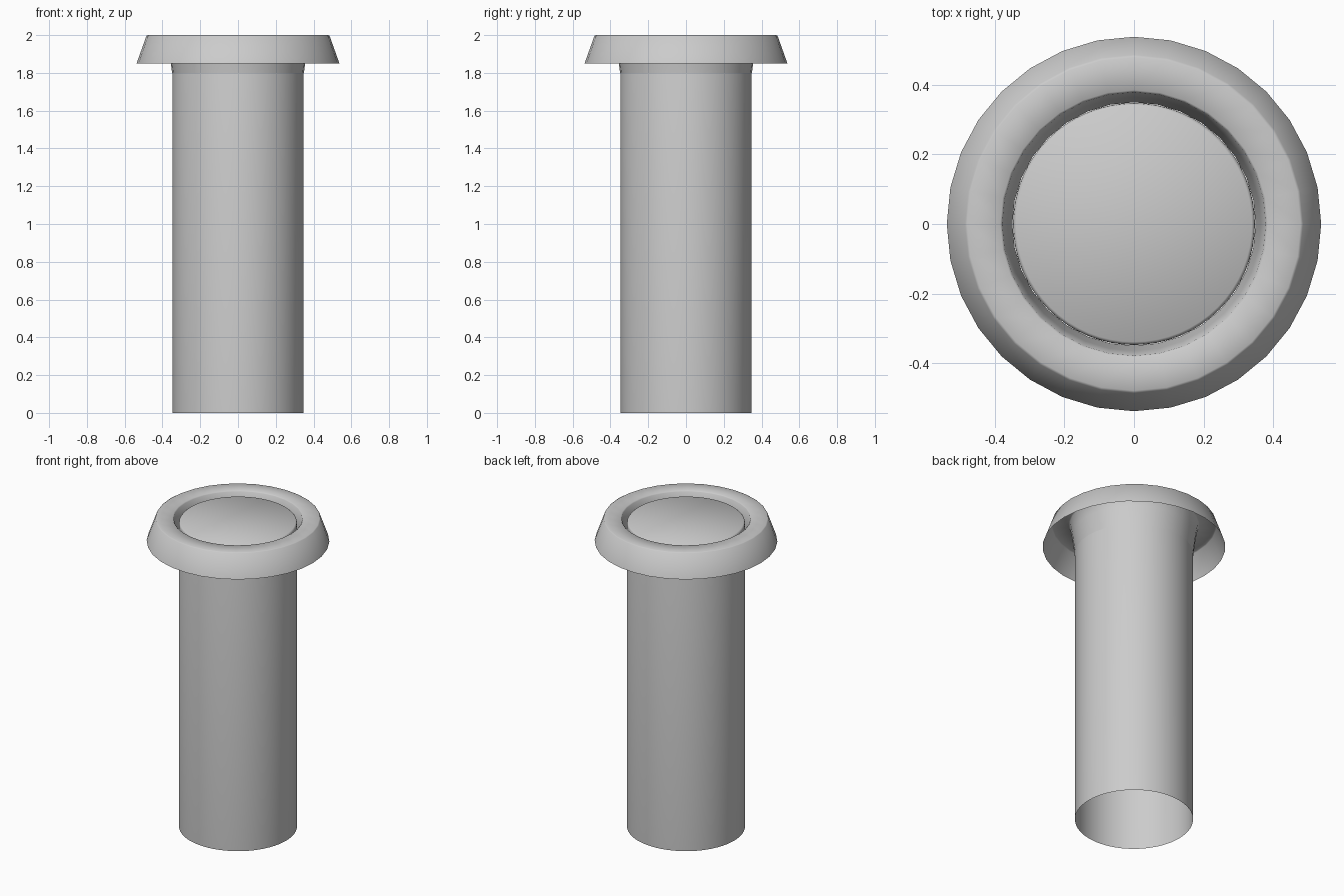
import bpy, bmesh, math

if "Cube" in bpy.data.objects:
    bpy.data.objects.remove(bpy.data.objects["Cube"])


def lathe(name, profile, sides, cap_last=False):
    """Revolve (radius, z) points around z; optionally fill the last ring."""
    bm = bmesh.new()
    rings = []
    for r, z in profile:
        rings.append([bm.verts.new((r * math.cos(a), r * math.sin(a), z))
                      for a in (2 * math.pi * i / sides for i in range(sides))])
    for lo, hi in zip(rings, rings[1:]):
        for i in range(sides):
            j = (i + 1) % sides
            bm.faces.new((lo[i], lo[j], hi[j], hi[i]))
    if cap_last:
        bm.faces.new(rings[-1])
    mesh = bpy.data.meshes.new(name)
    bm.to_mesh(mesh)
    bm.free()
    obj = bpy.data.objects.new(name, mesh)
    bpy.context.collection.objects.link(obj)
    bpy.ops.object.select_all(action='DESELECT')
    obj.select_set(True)
    bpy.context.view_layer.objects.active = obj
    bpy.ops.object.shade_smooth_by_angle(angle=math.radians(50))
    return obj


# Hollow post, open at the bottom, closed by a softly rounded top
lathe("post", [(0.347, 0), (0.347, 1.965), (0.345, 1.974), (0.338, 1.98)], 64, cap_last=True)

# Flared collar: sloped outer skirt, flat top, inner funnel down to the post
lathe("collar", [(0.537, 1.85), (0.485, 1.996), (0.478, 2.0), (0.384, 2.0),
                 (0.378, 1.994), (0.364, 1.92), (0.349, 1.80)], 32)
